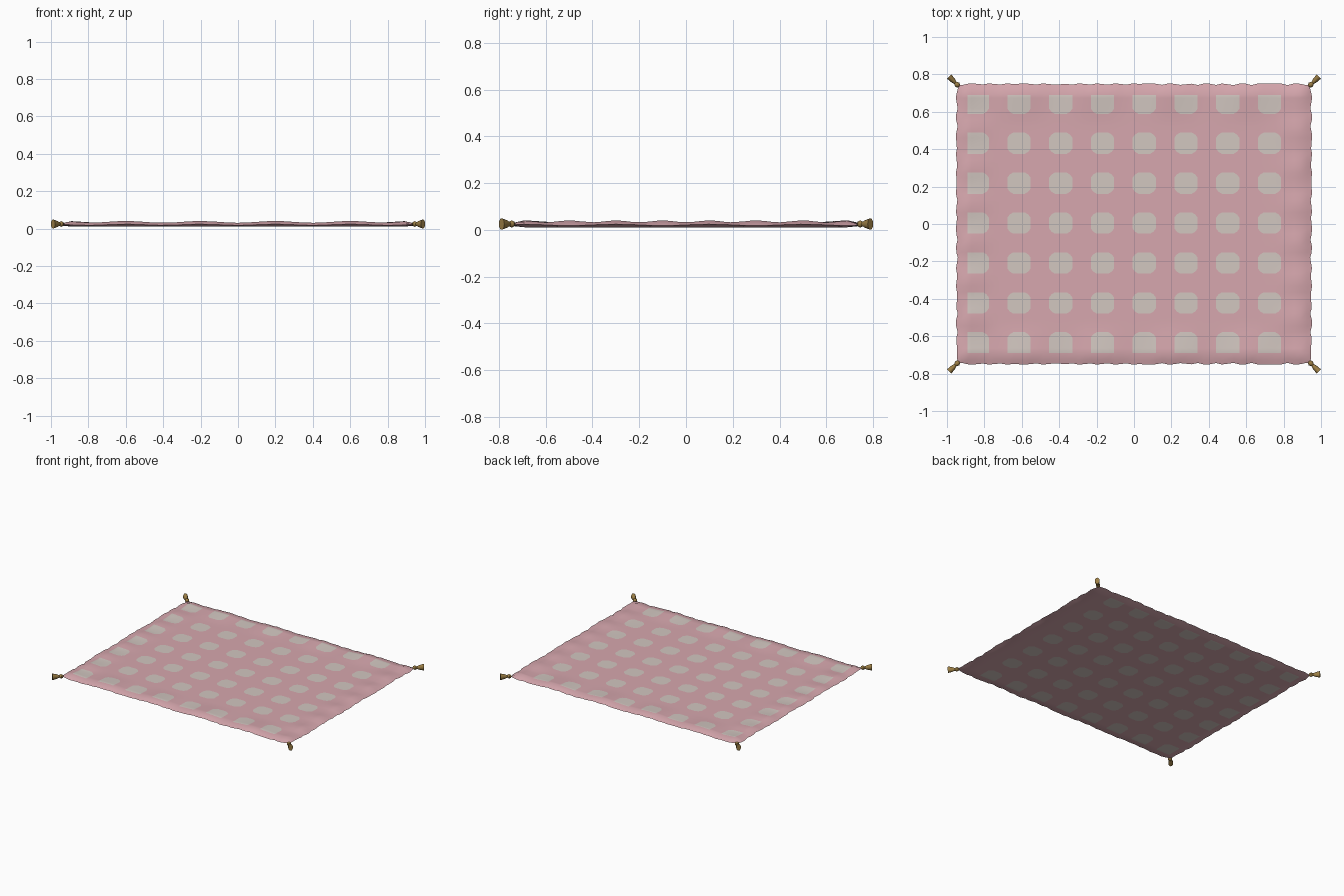
import bpy, bmesh, math
from mathutils import Matrix, Vector

if "Cube" in bpy.data.objects:
    bpy.data.objects.remove(bpy.data.objects["Cube"])


def material(name, color):
    m = bpy.data.materials.new(name)
    m.diffuse_color = (*color, 1)
    m.use_nodes = True
    m.node_tree.nodes["Principled BSDF"].inputs["Base Color"].default_value = m.diffuse_color
    return m


PINK = material("dusty_pink", (0.68, 0.39, 0.425))
DOT = material("warm_grey", (0.645, 0.57, 0.53))
GOLD = material("old_gold", (0.33, 0.21, 0.06))

RIM = (0.942, 0.742)      # half size at the ruffled rim
RIDGE = (0.89, 0.69)      # half size at the padded ridge
DOT_R = (0.0625, 0.057)
DOT_X = [-0.838 + 0.2232 * i for i in range(8)]
DOT_Y = [0.005 + 0.2135 * i for i in range(-3, 4)]


def wave(s, period, shift=0.0):
    return math.cos(2 * math.pi * (s - shift) / period)


def grid_lines(centres, r, ridge, rim):
    """Lines through each dot's outline, with the gaps filled evenly.
    Each line is (position, dot index or None, offset in dot radii)."""
    keys = [(-ridge, None, 0), (ridge, None, 0)]
    for i, c in enumerate(centres):
        for k in (-1, -0.5, 0.5, 1):
            p = c + k * r
            if abs(p) < ridge - 0.004:
                keys.append((p, i, k))
    keys.sort()
    lines = [(-rim, None, 0), (-(rim * 0.6 + ridge * 0.4), None, 0)]
    for a, b in zip(keys, keys[1:]):
        lines.append(a)
        n = max(1, round((b[0] - a[0]) / 0.033)) if (a[1] is None or a[1] != b[1]) else 1
        lines += [(a[0] + (b[0] - a[0]) * j / n, None, 0) for j in range(1, n)]
    return lines + [keys[-1], (rim * 0.6 + ridge * 0.4, None, 0), (rim, None, 0)]


def in_dot(p, centres, r, ridge):
    return abs(p) < ridge and any(abs(p - c) < r for c in centres)


XL = grid_lines(DOT_X, DOT_R[0], RIDGE[0], RIM[0])
YL = grid_lines(DOT_Y, DOT_R[1], RIDGE[1], RIM[1])


def cloth_point(lx, ly, top):
    x, ix, kx = lx
    y, iy, ky = ly
    # pull in the corners of the dots so they become rounded
    if abs(kx) == 1 and abs(ky) == 1:
        x -= kx * 0.2 * DOT_R[0]
        y -= ky * 0.2 * DOT_R[1]
    dx, dy = RIM[0] - abs(x), RIM[1] - abs(y)
    tx, ty = min(1, dx / 0.052), min(1, dy / 0.052)
    t = min(tx, ty)
    # padded ridge that ripples along the border and flattens inwards
    fx, fy = max(0, 1 - dx / 0.2), max(0, 1 - dy / 0.2)
    ripple = fx * wave(y, 0.2, 0.1) * 0.006 + fy * wave(x, 0.4, 0.2) * 0.007
    rim_z = 0.021 + (0.003 * wave(y, 0.4, 0.1) if dx < dy else 0.003 * wave(x, 0.4, 0.2))
    face_z = 0.031 + 0.007 * max(fx, fy) + ripple * 0.9 if top else 0.011
    z = rim_z + (face_z - rim_z) * t ** 0.85
    # scalloped outline
    ox = math.copysign((1 - tx) * 0.010 * wave(y, 0.2, 0.07) * min(1, ty), x)
    oy = math.copysign((1 - ty) * 0.010 * wave(x, 0.193) * min(1, tx), y)
    return Vector((x + ox, y + oy, z))


# quilted blanket: upper and lower faces joined at the rim
bm = bmesh.new()
nx, ny = len(XL), len(YL)
upper, lower = {}, {}
for i in range(nx):
    for j in range(ny):
        upper[i, j] = bm.verts.new(cloth_point(XL[i], YL[j], True))
        on_rim = i in (0, nx - 1) or j in (0, ny - 1)
        lower[i, j] = upper[i, j] if on_rim else bm.verts.new(cloth_point(XL[i], YL[j], False))
for i in range(nx - 1):
    for j in range(ny - 1):
        mx = (XL[i][0] + XL[i + 1][0]) / 2
        my = (YL[j][0] + YL[j + 1][0]) / 2
        spot = in_dot(mx, DOT_X, DOT_R[0], RIDGE[0]) and in_dot(my, DOT_Y, DOT_R[1], RIDGE[1])
        quad = [(i, j), (i + 1, j), (i + 1, j + 1), (i, j + 1)]
        for side, order in ((upper, quad), (lower, quad[::-1])):
            vs = [side[q] for q in order]
            if side is lower and all(upper[q] is lower[q] for q in quad):
                continue
            bm.faces.new(vs).material_index = int(spot)


def finish(name, bm, mats, angle):
    me = bpy.data.meshes.new(name)
    bm.to_mesh(me)
    bm.free()
    for m in mats:
        me.materials.append(m)
    ob = bpy.data.objects.new(name, me)
    bpy.context.collection.objects.link(ob)
    bpy.ops.object.select_all(action='DESELECT')
    ob.select_set(True)
    bpy.context.view_layer.objects.active = ob
    bpy.ops.object.shade_smooth_by_angle(angle=math.radians(angle))
    return ob


finish("blanket", bm, [PINK, DOT], 40)

# corner tassels: knot, neck and flared skirt as (distance, radius)
PROFILE = [(-0.015, 0.003), (-0.010, 0.011), (0.0, 0.015), (0.010, 0.011),
           (0.014, 0.008), (0.030, 0.013), (0.062, 0.0165), (0.062, 0.004)]
SIDES = 12


def tassel(name, sx, sy):
    bm = bmesh.new()
    rings = []
    for d, r in PROFILE:
        tall = 1.0 + 0.5 * max(0, min(1, d / 0.062))
        rings.append([bm.verts.new((d, r * math.cos(a), r * tall * math.sin(a)))
                      for a in (2 * math.pi * k / SIDES for k in range(SIDES))])
    for a, b in zip(rings, rings[1:]):
        for k in range(SIDES):
            n = (k + 1) % SIDES
            bm.faces.new((a[k], a[n], b[n], b[k]))
    bm.faces.new(rings[0])
    bm.faces.new(rings[-1])
    bmesh.ops.recalc_face_normals(bm, faces=bm.faces)
    bm.transform(Matrix.Translation((sx * 0.945, sy * 0.745, 0.025))
                 @ Matrix.Rotation(math.atan2(sy, sx), 4, 'Z'))
    finish(name, bm, [GOLD], 40)


for sx, sn in ((-1, "left"), (1, "right")):
    for sy, fn in ((-1, "front"), (1, "back")):
        tassel(f"tassel_{fn}_{sn}", sx, sy)
